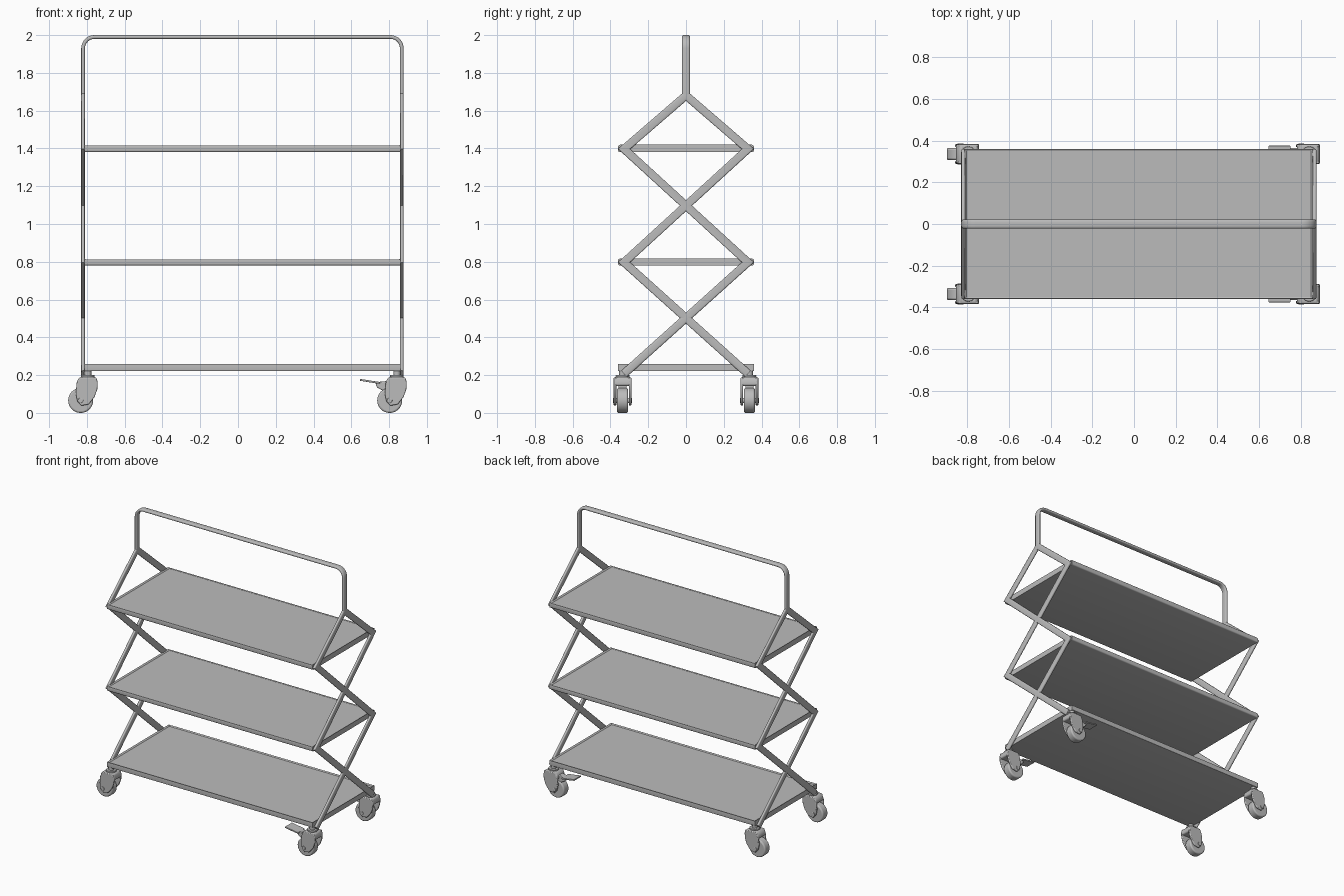
import bpy, bmesh, math
from mathutils import Vector, Matrix

if "Cube" in bpy.data.objects:
    bpy.data.objects.remove(bpy.data.objects["Cube"])

grey = bpy.data.materials.new("grey metal")
grey.diffuse_color = (0.5, 0.5, 0.5, 1)
grey.use_nodes = True
grey.node_tree.nodes["Principled BSDF"].inputs["Base Color"].default_value = grey.diffuse_color


def finish(name, bm, bevel=0.0, angle=35):
    bmesh.ops.recalc_face_normals(bm, faces=bm.faces)
    me = bpy.data.meshes.new(name)
    bm.to_mesh(me)
    bm.free()
    me.materials.append(grey)
    ob = bpy.data.objects.new(name, me)
    bpy.context.collection.objects.link(ob)
    if bevel:
        mod = ob.modifiers.new("rounding", 'BEVEL')
        mod.width, mod.segments = bevel, 3
    bpy.ops.object.select_all(action='DESELECT')
    ob.select_set(True)
    bpy.context.view_layer.objects.active = ob
    bpy.ops.object.shade_smooth_by_angle(angle=math.radians(angle))
    return ob


def flat_tube(name, pts, plane, w_in, w_out, sides=16):
    """Sweep a rounded flat section along a planar path with mitred corners."""
    pts, plane = [Vector(p) for p in pts], Vector(plane)
    bm = bmesh.new()
    dirs = [(b - a).normalized() for a, b in zip(pts, pts[1:])]
    rings = []
    for i, p in enumerate(pts):
        n1 = plane.cross(dirs[max(i - 1, 0)])
        n2 = plane.cross(dirs[min(i, len(dirs) - 1)])
        m = (n1 + n2) * 2 / (n1 + n2).length_squared
        ring = []
        for k in range(sides):
            a = 2 * math.pi * (k + 0.5) / sides
            c, s = math.cos(a), math.sin(a)
            u = math.copysign(abs(c) ** 0.6, c) * w_in / 2
            v = math.copysign(abs(s) ** 0.6, s) * w_out / 2
            ring.append(bm.verts.new(p + m * u + plane * v))
        rings.append(ring)
    for r, q in zip(rings, rings[1:]):
        for k in range(sides):
            j = (k + 1) % sides
            bm.faces.new((r[k], r[j], q[j], q[k]))
    bm.faces.new(rings[0])
    bm.faces.new(rings[-1])
    return finish(name, bm)


def prism(name, profile, x, y0, y1, bevel=0.0):
    """Extrude an x-z outline along y."""
    bm = bmesh.new()
    f = bm.faces.new([bm.verts.new((x + px, y0, pz)) for px, pz in profile])
    ext = bmesh.ops.extrude_face_region(bm, geom=[f])
    bmesh.ops.translate(bm, vec=(0, y1 - y0, 0),
                        verts=[v for v in ext["geom"] if isinstance(v, bmesh.types.BMVert)])
    return finish(name, bm, bevel)


def cylinder(name, loc, r, depth, axis='Z', bevel=0.0, segs=32):
    bm = bmesh.new()
    rot = Matrix.Rotation(math.pi / 2, 4, 'X') if axis == 'Y' else Matrix()
    bmesh.ops.create_cone(bm, cap_ends=True, segments=segs, radius1=r, radius2=r,
                          depth=depth, matrix=Matrix.Translation(loc) @ rot)
    return finish(name, bm, bevel)


XL, XR = -0.82, 0.867   # planes of the two end frames

# Shelves: shallow trays with a thin raised rim
for name, z0, z1, rnd in (("bottom_shelf", 0.222, 0.26, 0.003),
                          ("middle_shelf", 0.78, 0.818, 0.01),
                          ("top_shelf", 1.38, 1.42, 0.01)):
    x0, x1 = XL + 0.007, XR - 0.008
    bm = bmesh.new()
    bmesh.ops.create_cube(bm, size=1, matrix=Matrix.Translation(((x0 + x1) / 2, 0, (z0 + z1) / 2))
                          @ Matrix.Diagonal((x1 - x0, 0.72, z1 - z0, 1)))
    long_edges = [e for e in bm.edges if abs(e.verts[0].co.x - e.verts[1].co.x) > 1]
    top = [f for f in bm.faces if f.normal.z > 0.9]
    bmesh.ops.inset_region(bm, faces=top, thickness=0.014)
    bmesh.ops.translate(bm, verts=top[0].verts, vec=(0, 0, -0.008))
    bmesh.ops.bevel(bm, geom=long_edges, offset=rnd, segments=4, profile=0.5,
                    affect='EDGES')
    finish(name, bm)

# Crossed zigzag frames at both ends
for end, x in (("left", XL), ("right", XR)):
    for side, s in (("front", -1), ("back", 1)):
        flat_tube(f"{end}_zigzag_frame_{side}",
                  [(x, 0, 1.68), (x, s * 0.328, 1.397), (x, -s * 0.328, 0.797),
                   (x, s * 0.328, 0.207)], (1, 0, 0), 0.044, 0.02)

# Push handle with rounded corners
R, zt = 0.06, 1.99
path = [(XL, 0, 1.67)]
for cx, a0 in ((XL + R, math.pi), (XR - R, math.pi / 2)):
    for i in range(9):
        a = a0 - i / 8 * math.pi / 2
        path.append((cx + R * math.cos(a), 0, zt - R + R * math.sin(a)))
path.append((XR, 0, 1.67))
flat_tube("handle", path, (0, 1, 0), 0.02, 0.042)

# Casters: cheeks, crown, wheel; the right pair has foot brakes
CHEEK = [(-0.045, 0.188), (0.045, 0.188), (0.052, 0.16), (0.05, 0.125), (0.036, 0.085),
         (0.005, 0.045), (-0.035, 0.038), (-0.055, 0.06), (-0.064, 0.1), (-0.06, 0.15)]
CROWN = [(-0.06, 0.142), (0.051, 0.142), (0.052, 0.165), (0.042, 0.19), (-0.042, 0.19),
         (-0.058, 0.17)]
PEDAL = [(-0.195, 0.18), (-0.14, 0.171), (-0.09, 0.164), (-0.09, 0.154), (-0.14, 0.161),
         (-0.195, 0.17)]
ARM = [(-0.115, 0.162), (-0.04, 0.17), (-0.04, 0.115), (-0.075, 0.118), (-0.105, 0.135)]
for end, x in (("left", -0.795), ("right", 0.841)):
    for side, y in (("front", -0.336), ("back", 0.336)):
        tag = f"{end}_{side}_caster"
        wc = (x - 0.038, y, 0.066)
        cylinder(tag + "_stem", (x, y, 0.208), 0.019, 0.036)
        cylinder(tag + "_swivel", (x, y, 0.195), 0.036, 0.012, bevel=0.003)
        prism(tag + "_crown", CROWN, x, y - 0.046, y + 0.046, 0.01)
        for s in (-1, 1):
            prism(f"{tag}_cheek_{'inner' if s * y < 0 else 'outer'}", CHEEK, x,
                  y + s * 0.033, y + s * 0.047, 0.005)
        cylinder(tag + "_wheel", wc, 0.066, 0.058, 'Y', 0.009, 40)
        cylinder(tag + "_axle", wc, 0.014, 0.102, 'Y', 0.002, 20)
        if end == "right":
            prism(tag + "_brake_pedal", PEDAL, x, y - 0.04, y + 0.04, 0.002)
            prism(tag + "_brake_arm", ARM, x, y - 0.022, y + 0.022, 0.005)
